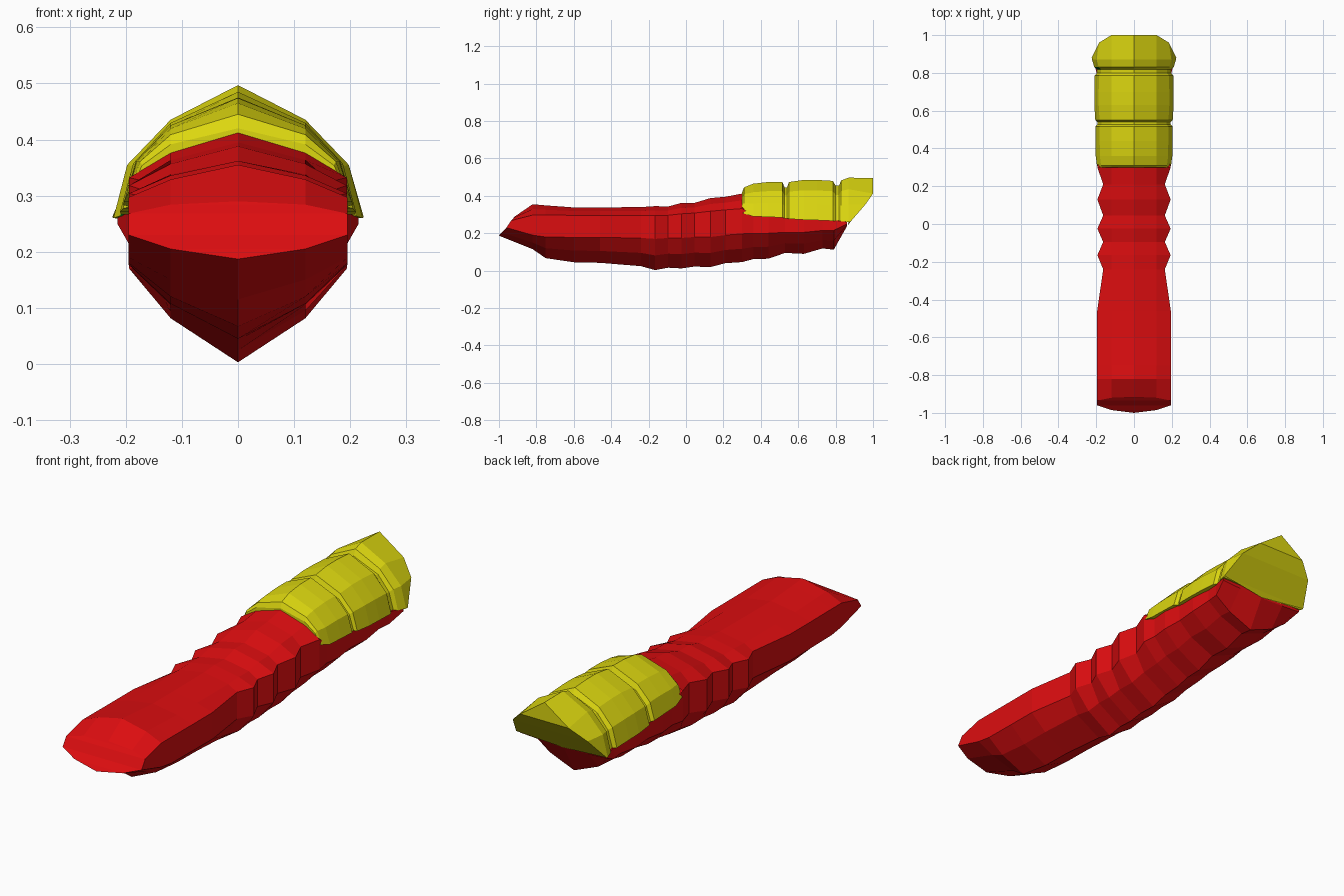
import bpy, bmesh


def material(name, rgb):
    m = bpy.data.materials.new(name)
    m.diffuse_color = (*rgb, 1)
    return m


red = material("red", (0.72, 0.004, 0.005))
yellow = material("yellow", (0.72, 0.68, 0.005))
green = material("green", (0.0, 0.15, 0.01))


def mirrored(half):
    """Close a half section that runs from top centre to bottom centre."""
    return half + [(-x, y, z) for x, y, z in reversed(half[1:-1])]


def loft(name, rings, mats, rule=None):
    bm = bmesh.new()
    loops = [[bm.verts.new(p) for p in r] for r in rings]
    n = len(rings[0])
    for k, (a, b) in enumerate(zip(loops, loops[1:])):
        for i in range(n):
            j = (i + 1) % n
            f = bm.faces.new((a[i], a[j], b[j], b[i]))
            if rule:
                f.material_index = rule(k, i)
    # end caps are strips across the mirrored halves
    for ring in (loops[0], loops[-1]):
        h = n // 2
        for i in range(h):
            quad = [ring[i], ring[i + 1], ring[(n - i - 1) % n], ring[(n - i) % n]]
            bm.faces.new(list(dict.fromkeys(quad)))
    bmesh.ops.recalc_face_normals(bm, faces=bm.faces)
    me = bpy.data.meshes.new(name)
    bm.to_mesh(me)
    bm.free()
    for m in mats:
        me.materials.append(m)
    ob = bpy.data.objects.new(name, me)
    bpy.context.collection.objects.link(ob)
    return ob


def body_ring(y, top, up, low, bot, w):
    return mirrored([(0, y, top), (0.12, y, top - 0.45 * (top - up)), (w, y, up),
                     (w, y, low), (0.12, y, bot + 0.47 * (low - bot)), (0, y, bot)])


# Red body: slanted nose, ribbed waist, rear underside
nose = mirrored([(0, -0.915, 0.29), (0.12, -0.92, 0.284), (0.195, -0.935, 0.268),
                 (0.195, -0.96, 0.23), (0.12, -0.985, 0.205), (0, -1.0, 0.187)])
stations = [
    (-0.82, 0.355, 0.297, 0.19, 0.115, 0.195),
    (-0.75, 0.349, 0.297, 0.18, 0.067, 0.195),
    (-0.60, 0.338, 0.296, 0.178, 0.045, 0.195),
    (-0.46, 0.338, 0.296, 0.177, 0.042, 0.195),
    (-0.24, 0.340, 0.294, 0.175, 0.024, 0.163),
    (-0.165, 0.345, 0.295, 0.17, 0.003, 0.194),
    (-0.095, 0.343, 0.296, 0.175, 0.016, 0.163),
    (-0.025, 0.362, 0.304, 0.175, 0.012, 0.194),
    (0.045, 0.362, 0.308, 0.18, 0.022, 0.163),
    (0.13, 0.388, 0.318, 0.18, 0.019, 0.194),
    (0.21, 0.395, 0.325, 0.19, 0.04, 0.163),
    (0.30, 0.412, 0.332, 0.197, 0.046, 0.194),
    (0.36, 0.35, 0.295, 0.2, 0.062, 0.185),
    (0.44, 0.35, 0.290, 0.2, 0.064, 0.194),
    (0.53, 0.34, 0.285, 0.205, 0.095, 0.185),
    (0.63, 0.33, 0.280, 0.205, 0.09, 0.194),
    (0.73, 0.32, 0.272, 0.215, 0.119, 0.188),
    (0.79, 0.30, 0.270, 0.215, 0.112, 0.195),
    (0.862, 0.265, 0.26, 0.25, 0.24, 0.215),
]
loft("body", [nose] + [body_ring(*s) for s in stations], [red])


def shell_ring(y, top, edge, w):
    h = top - edge
    return mirrored([(0, y, top), (0.12, y, edge + 0.74 * h),
                     (0.89 * w, y, edge + 0.4 * h), (w, y, edge), (0, y, edge)])


# Yellow upper shell: three bulging pads separated by grooves
pads = [
    (0.30, 0.42, 0.31, 0.192), (0.31, 0.445, 0.305, 0.196), (0.36, 0.465, 0.29, 0.203),
    (0.44, 0.474, 0.287, 0.204), (0.515, 0.475, 0.284, 0.205),
    (0.527, 0.445, 0.28, 0.194), (0.54, 0.445, 0.28, 0.194),
    (0.55, 0.474, 0.277, 0.205), (0.63, 0.485, 0.272, 0.21), (0.70, 0.485, 0.27, 0.21),
    (0.785, 0.48, 0.266, 0.208), (0.80, 0.455, 0.266, 0.196),
    (0.818, 0.455, 0.265, 0.196), (0.83, 0.483, 0.264, 0.21), (0.87, 0.497, 0.26, 0.222),
]
tail = mirrored([(0, 1.0, 0.496), (0.12, 1.0, 0.412), (0.185, 0.96, 0.355),
                 (0.224, 0.88, 0.262), (0, 0.865, 0.242)])
# green sliver on the left lower front step of the rear pad
loft("upper_shell", [shell_ring(*p) for p in pads] + [tail], [yellow, green],
     lambda k, i: 1 if (k == 12 and i == 5) else 0)
